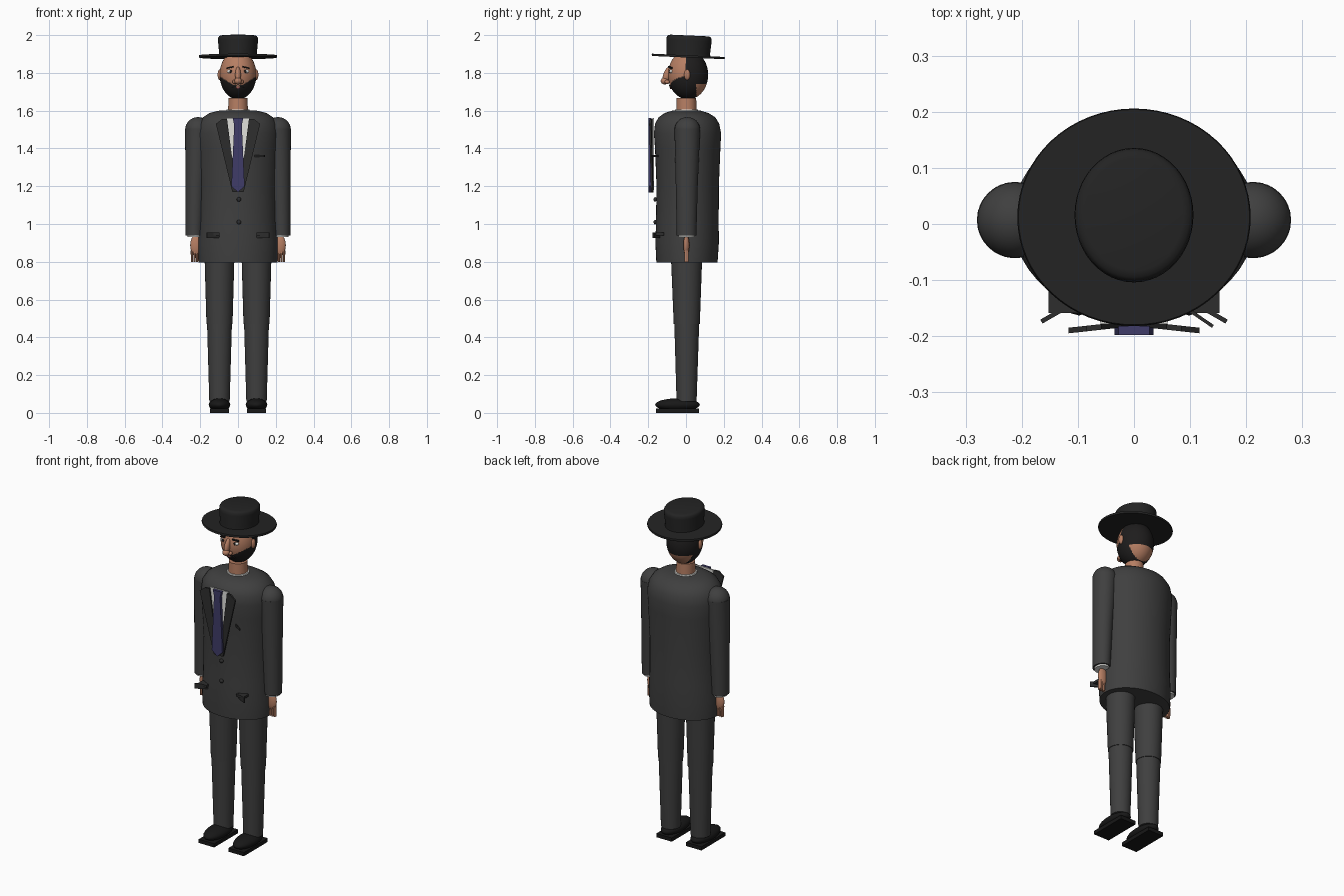
import bpy, bmesh, math
from mathutils import Matrix, Vector

if "Cube" in bpy.data.objects:
    bpy.data.objects.remove(bpy.data.objects["Cube"])


def mat(name, r, g, b):
    m = bpy.data.materials.new(name)
    m.diffuse_color = (r, g, b, 1)
    m.use_nodes = True
    m.node_tree.nodes["Principled BSDF"].inputs["Base Color"].default_value = m.diffuse_color
    return m


SUIT = mat("charcoal suit", .05, .05, .05)
TRIM = mat("dark trim", .027, .027, .027)
HAT = mat("black felt", .017, .017, .017)
HAIR = mat("black hair", .013, .012, .012)
SHOE = mat("black leather", .009, .009, .009)
SKIN = mat("skin", .47, .21, .125)
SHIRT = mat("white shirt", .75, .75, .72)
TIE = mat("navy tie", .05, .045, .14)
LIP = mat("lip red", .35, .1, .09)


def finish(name, bm, m, smooth=True):
    bmesh.ops.recalc_face_normals(bm, faces=bm.faces)
    me = bpy.data.meshes.new(name)
    bm.to_mesh(me)
    bm.free()
    ob = bpy.data.objects.new(name, me)
    bpy.context.collection.objects.link(ob)
    me.materials.append(m)
    if smooth:
        bpy.ops.object.select_all(action='DESELECT')
        ob.select_set(True)
        bpy.context.view_layer.objects.active = ob
        bpy.ops.object.shade_smooth_by_angle(angle=math.radians(40))
    return ob


def loft(name, rings, m, seg=32):
    """Stack of ellipses: (z, centre x, centre y, radius x, radius y)."""
    bm = bmesh.new()
    loops = []
    for z, cx, cy, rx, ry in rings:
        loops.append([bm.verts.new((cx + rx * math.cos(a), cy + ry * math.sin(a), z))
                      for a in (2 * math.pi * i / seg for i in range(seg))])
    for a, b in zip(loops, loops[1:]):
        for i in range(seg):
            j = (i + 1) % seg
            bm.faces.new((a[i], a[j], b[j], b[i]))
    bm.faces.new(loops[0])
    bm.faces.new(loops[-1])
    return finish(name, bm, m)


def ball(name, c, r, m, u=24, v=16, rot=0):
    bm = bmesh.new()
    M = Matrix.Translation(c) @ Matrix.Rotation(rot, 4, 'X') @ Matrix.Diagonal((*r, 1))
    bmesh.ops.create_uvsphere(bm, u_segments=u, v_segments=v, radius=1, matrix=M)
    return finish(name, bm, m)


def box(name, c, size, m, rz=0, ry=0):
    bm = bmesh.new()
    M = (Matrix.Translation(c) @ Matrix.Rotation(rz, 4, 'Z')
         @ Matrix.Rotation(ry, 4, 'Y') @ Matrix.Diagonal((*size, 1)))
    bmesh.ops.create_cube(bm, size=1, matrix=M)
    return finish(name, bm, m, False)


def plate(name, pts, y0, t, m, slope=0, side=1):
    """Outline in x/z, thickened towards the front; outer side leans forward."""
    bm = bmesh.new()
    f = bm.faces.new([bm.verts.new((side * x, y0 - slope * abs(x), z)) for x, z in pts])
    ext = bmesh.ops.extrude_face_region(bm, geom=[f], use_keep_orig=True)
    vs = [g for g in ext["geom"] if isinstance(g, bmesh.types.BMVert)]
    bmesh.ops.translate(bm, verts=vs, vec=(0, -t, 0))
    return finish(name, bm, m, False)


# Jacket body
loft("jacket", [(.795, 0, .005, .208, .162), (.90, 0, .006, .212, .168),
                (1.0, 0, .007, .204, .166), (1.2, 0, .009, .203, .165),
                (1.4, 0, .009, .213, .173), (1.48, 0, .008, .217, .178),
                (1.53, 0, .006, .208, .17), (1.565, 0, .005, .185, .15),
                (1.588, 0, .003, .15, .115), (1.6, 0, .002, .1, .075)], SUIT, 48)

# Neck and collar
loft("neck", [(1.56, 0, .002, .054, .054), (1.668, 0, .002, .05, .052)], SKIN)
loft("collar", [(1.585, 0, .002, .068, .066), (1.606, 0, .002, .06, .06)], SHIRT)

# Shirt front, tie and lapels
plate("shirt_front", [(-.06, 1.56), (.06, 1.56), (.03, 1.3), (0, 1.18), (-.03, 1.3)],
      -.170, .008, SHIRT)
plate("tie", [(-.02, 1.525), (-.028, 1.56), (.028, 1.56), (.02, 1.525), (.035, 1.2),
              (0, 1.168), (-.035, 1.2)], -.182, .016, TIE)
for s, n in ((-1, "right"), (1, "left")):
    plate(n + "_lapel", [(.058, 1.555), (.085, 1.555), (.117, 1.53), (.03, 1.17),
                         (.004, 1.168), (.035, 1.38)], -.172, .01, TRIM, .11, s)

# Buttons and chest pocket
for i, z in enumerate((1.13, 1.01)):
    ball(f"button_{i + 1}", (.005, -.163, z), (.012, .009, .012), TRIM, 16, 8)
box("chest_pocket", (.115, -.165, 1.36), (.062, .006, .013), TRIM, -.6)

for s, n in ((-1, "right"), (1, "left")):
    # Hip pockets
    box(n + "_pocket_flap", (s * .132, -.155, .94), (.076, .008, .03), TRIM, -s * .52)
    box(n + "_pocket_welt", (s * .125, -.138, .947), (.055, .042, .014), TRIM)

    # Arms, cuffs and hands
    ball(n + "_shoulder", (s * .212, .007, 1.498), (.068, .068, .068), SUIT)
    loft(n + "_sleeve", [(.94, s * .232, .003, .045, .052), (1.2, s * .225, .004, .053, .058),
                         (1.505, s * .212, .007, .068, .068)], SUIT)
    loft(n + "_cuff", [(.93, s * .23, .003, .038, .044), (.96, s * .23, .003, .038, .044)], SHIRT)
    ball(n + "_palm", (s * .222, .002, .888), (.031, .016, .055), SKIN)
    for k in range(4):
        x = s * (.203 + k * .0135)
        loft(f"{n}_finger_{k + 1}", [(.80, x, .002, .006, .011), (.86, x, .002, .007, .012)],
             SKIN, 10)

    # Trousers
    x = s * .098
    loft(n + "_thigh", [(.47, x, .004, .069, .069), (.86, x, .003, .08, .084)], SUIT)
    loft(n + "_shin", [(.06, x, .003, .054, .053), (.48, x, .004, .066, .066)], SUIT)

    # Shoes
    ball(n + "_shoe", (x, -.045, .043), (.057, .118, .034), SHOE)
    box(n + "_sole", (x, -.045, .011), (.102, .225, .022), SHOE)

# Head with hair and beard coloured by position
head = ball("head", (0, .011, 1.79), (.097, .106, .13), SKIN, 96, 80)
head.data.materials.append(HAIR)
for p in head.data.polygons:
    x, y, z = p.center
    hair = y > 0 and z > 1.74
    beard = y < .055 and z < 1.722 + .6 * abs(x)
    p.material_index = int(hair or beard)

# Face
ball("nose_bridge", (0, -.1, 1.79), (.015, .02, .045), SKIN, rot=-.35)
ball("nose_tip", (0, -.113, 1.757), (.02, .021, .018), SKIN)
plate("mouth", [(-.014, 1.722), (0, 1.727), (.014, 1.722), (0, 1.715)], -.078, .008, LIP)
for s, n in ((-1, "right"), (1, "left")):
    ball(n + "_nostril", (s * .019, -.1, 1.752), (.011, .013, .011), SKIN, 16, 10)
    ball(n + "_eye", (s * .04, -.077, 1.808), (.018, .011, .01), SHIRT, 20, 12)
    ball(n + "_iris", (s * .039, -.086, 1.808), (.007, .004, .008), HAIR, 16, 8)
    box(n + "_eyebrow", (s * .042, -.083, 1.829), (.038, .012, .007), HAIR, s * .35, s * .2)
    ball(n + "_ear", (s * .096, .006, 1.79), (.012, .016, .028), SKIN)
    plate(n + "_moustache", [(.003, 1.736), (.014, 1.738), (.036, 1.722), (.012, 1.726)],
          -.082, .008, HAIR, -.15, s)

# Hat, tilted slightly back
brim = loft("hat_brim", [(-.006, 0, 0, .206, .192), (0, 0, 0, .208, .194),
                         (.006, 0, 0, .206, .192)], HAT, 64)
crown = loft("hat_crown", [(0, 0, 0, .102, .117), (.02, 0, 0, .1, .115),
                           (.085, 0, 0, .106, .12), (.1, 0, 0, .105, .118),
                           (.108, 0, 0, .099, .112), (.111, 0, 0, .088, .1)], HAT, 48)
for ob in (brim, crown):
    ob.location = (0, .012, 1.887)
    ob.rotation_euler.x = -.045
